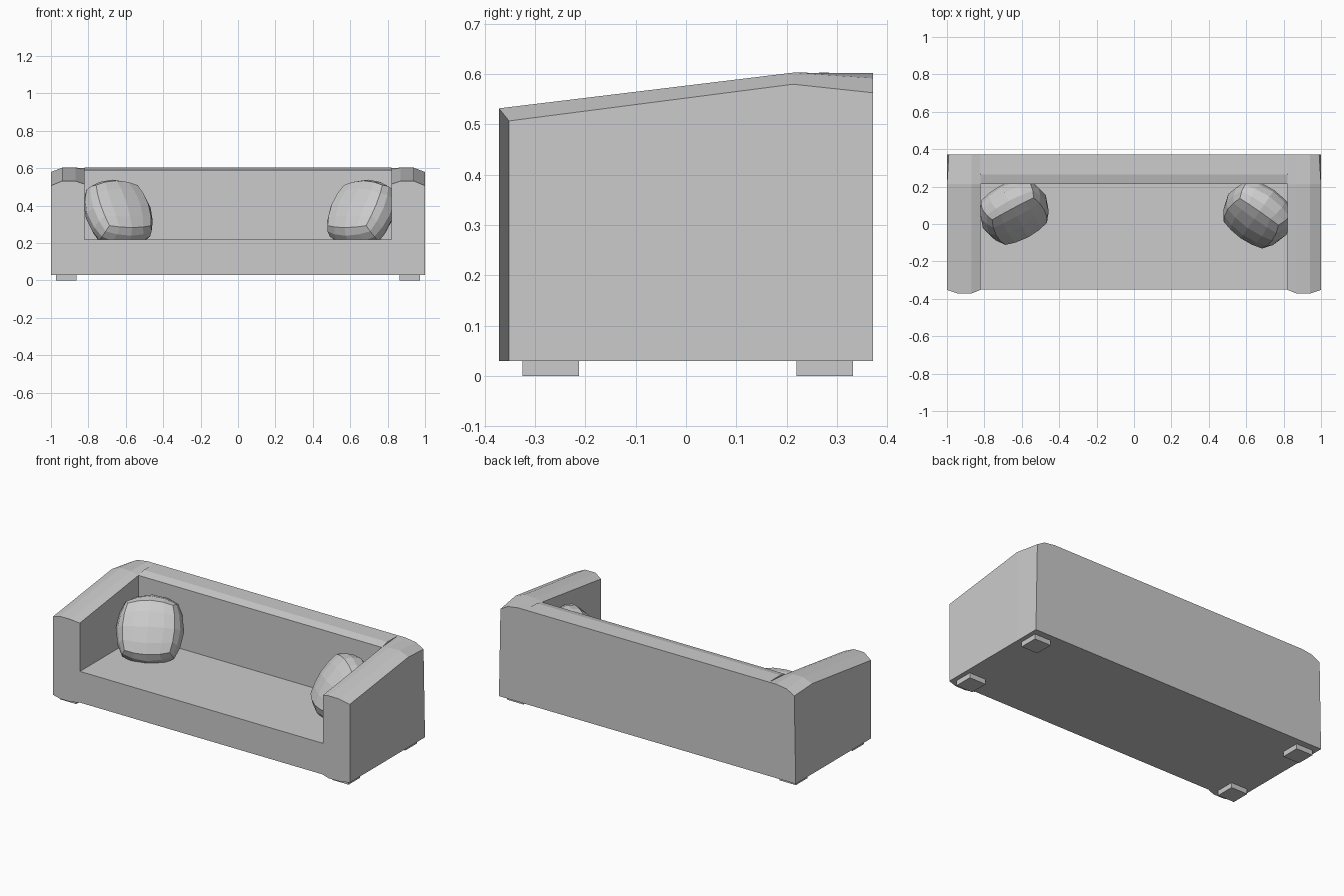
import bpy, bmesh
from math import radians
from mathutils import Vector

if "Cube" in bpy.data.objects:
    bpy.data.objects.remove(bpy.data.objects["Cube"])


def finish(name, bm):
    bmesh.ops.recalc_face_normals(bm, faces=bm.faces)
    mesh = bpy.data.meshes.new(name)
    bm.to_mesh(mesh)
    bm.free()
    obj = bpy.data.objects.new(name, mesh)
    bpy.context.collection.objects.link(obj)
    return obj


def loft(name, sections):
    """Closed solid through matching cross-section loops."""
    bm = bmesh.new()
    loops = [[bm.verts.new(p) for p in s] for s in sections]
    n = len(loops[0])
    for a, b in zip(loops, loops[1:]):
        for i in range(n):
            j = (i + 1) % n
            bm.faces.new((a[i], a[j], b[j], b[i]))
    bm.faces.new(loops[0])
    bm.faces.new(loops[-1])
    return finish(name, bm)


def box(name, x0, x1, y0, y1, z0, z1):
    return loft(name, [[(x0, y0, z), (x1, y0, z), (x1, y1, z), (x0, y1, z)]
                       for z in (z0, z1)])


BASE = 0.03

# Seat block
box("seat", -0.82, 0.82, -0.35, 0.213, BASE, 0.22)

# Backrest with softly crowned top
back = [(0.213, BASE), (0.213, 0.59), (0.265, 0.603), (0.372, 0.602), (0.372, BASE)]
loft("backrest", [[(x, y, z) for y, z in back] for x in (-0.82, 0.82)])

# Arms: sloping, with padded top and front; sections run front, bend, back
for side, label in ((-1, "left"), (1, "right")):
    stations = [
        ((1.0, 0.94, 0.87, 0.82), (-0.352, -0.372, -0.372, -0.352), (0.507, 0.532, 0.532, 0.515)),
        ((1.0, 0.94, 0.87, 0.82), (0.213,) * 4, (0.58, 0.603, 0.603, 0.59)),
        ((0.99, 0.94, 0.87, 0.82), (0.372,) * 4, (0.563, 0.592, 0.602, 0.602)),
    ]
    sections = []
    for xs, ys, zs in stations:
        top = [(side * x, y, z) for x, y, z in zip(xs, ys, zs)]
        bottom = [(side * x, y, BASE) for x, y in zip(xs, ys)]
        if xs[0] < 1:
            bottom[0] = (side * 1.0, ys[0], BASE)
        sections.append(top + bottom[::-1])
    loft(label + "_arm", sections)

# Feet
for sx in (-1, 1):
    for y in (-0.269, 0.276):
        x = sx * 0.918
        box("foot", x - 0.055, x + 0.055, y - 0.056, y + 0.056, 0, BASE)


# Puffed cushions: gridded cube pushed most of the way to a sphere
def cushion(name, loc, tilt, turn):
    bm = bmesh.new()
    bmesh.ops.create_cube(bm, size=2)
    bmesh.ops.subdivide_edges(bm, edges=bm.edges[:], cuts=3, use_grid_fill=True)
    for v in bm.verts:
        p = v.co.lerp(v.co.normalized(), 0.8)
        v.co = Vector((p.x * 0.19, p.y * 0.11, p.z * 0.2))
    obj = finish(name, bm)
    obj.location = loc
    obj.rotation_euler = (radians(tilt), 0, radians(turn))


cushion("left_cushion", (-0.64, 0.067, 0.36), -35, 28)
cushion("right_cushion", (0.66, 0.052, 0.36), -35, -35)
